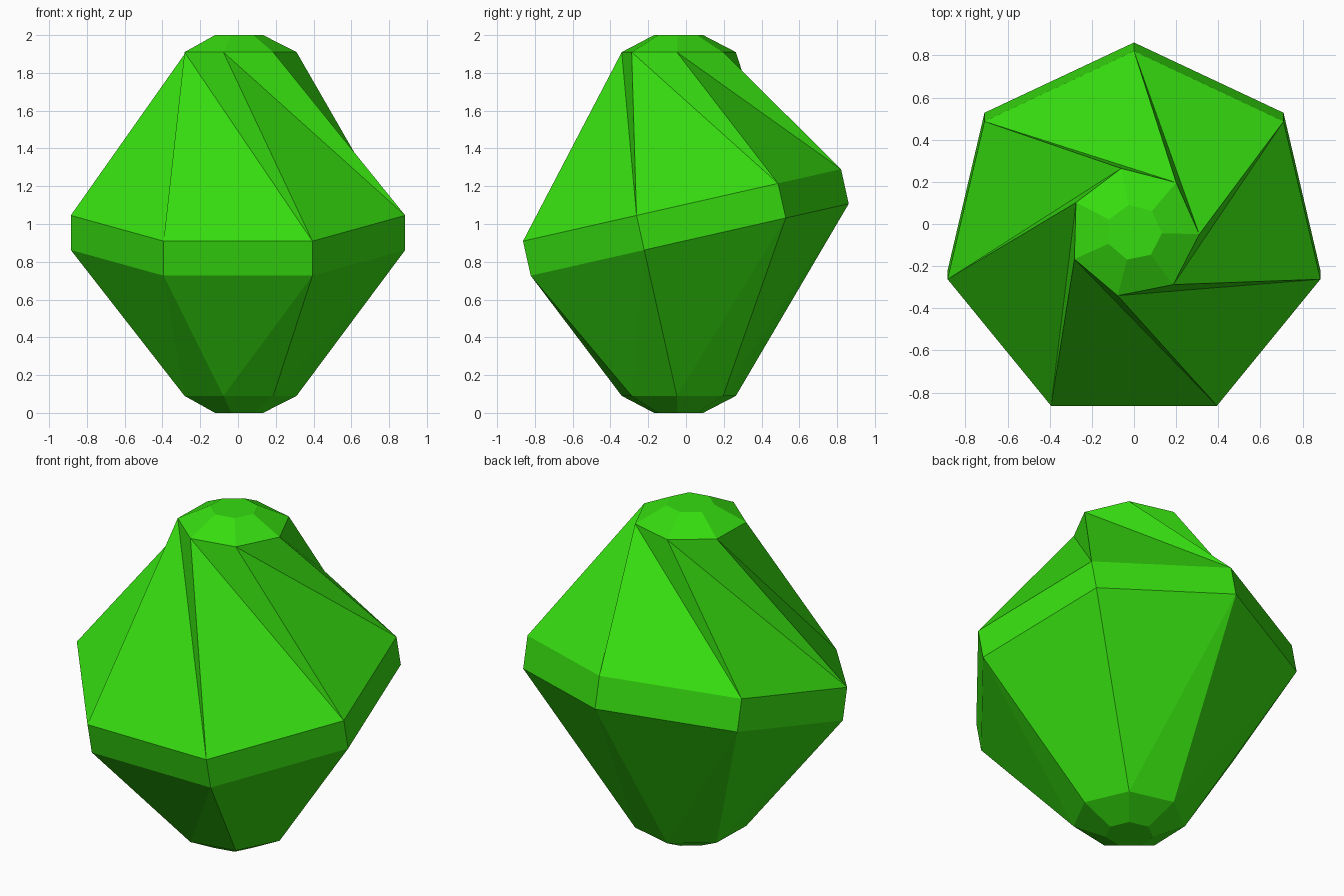
import bpy, bmesh, math
from mathutils import Vector, Matrix

if "Cube" in bpy.data.objects:
    bpy.data.objects.remove(bpy.data.objects["Cube"])

SIDES = 7
STEP = 2 * math.pi / SIDES
TILT = math.radians(12.75)

mat = bpy.data.materials.new("green")
mat.diffuse_color = (0.037, 0.72, 0.005, 1)
mat.use_nodes = True
mat.node_tree.nodes["Principled BSDF"].inputs["Base Color"].default_value = mat.diffuse_color


def ring(bm, radius, centre, phase, tilt=0.0):
    """Seven-sided ring, optionally tilted about x."""
    rot = Matrix.Rotation(tilt, 3, 'X')
    return [bm.verts.new(Vector(centre) + rot @ Vector((
        radius * math.cos(math.radians(phase) + i * STEP),
        radius * math.sin(math.radians(phase) + i * STEP), 0)))
        for i in range(SIDES)]


def band(bm, lo, hi, split=None):
    """Join two rings with quads, or with triangles along a chosen diagonal."""
    for i in range(SIDES):
        j = (i + 1) % SIDES
        a, b, c, d = lo[i], lo[j], hi[j], hi[i]
        if split == "rising":
            faces = [(a, b, c), (a, c, d)]
        elif split == "falling":
            faces = [(a, b, d), (b, c, d)]
        else:
            faces = [(a, b, c, d)]
        for f in faces:
            bm.faces.new(f)


bm = bmesh.new()
PH = -1.6                # phase of the small end rings
EQ = 90 - 2 * 360 / 7    # phase of the tilted girdle

base = ring(bm, 0.133, (0, -0.04, 0), PH)
foot = ring(bm, 0.31, (0, -0.04, 0.09), PH)
girdle_low = ring(bm, 0.908, (0, -0.024, 0.907), EQ, TILT)
girdle_high = ring(bm, 0.908, (0, -0.065, 1.09), EQ, TILT)
# the crown is twisted one step behind the girdle
crown = ring(bm, 0.31, (0, -0.04, 1.91), PH - 360 / 7)
tip = ring(bm, 0.133, (0, -0.04, 2), PH - 360 / 7)

bm.faces.new(base[::-1])
band(bm, base, foot)
band(bm, foot, girdle_low, "rising")
band(bm, girdle_low, girdle_high)
band(bm, girdle_high, crown, "falling")
band(bm, crown, tip)
bm.faces.new(tip)

mesh = bpy.data.meshes.new("twisted_gem")
bm.to_mesh(mesh)
bm.free()
mesh.materials.append(mat)
gem = bpy.data.objects.new("twisted_gem", mesh)
bpy.context.collection.objects.link(gem)
